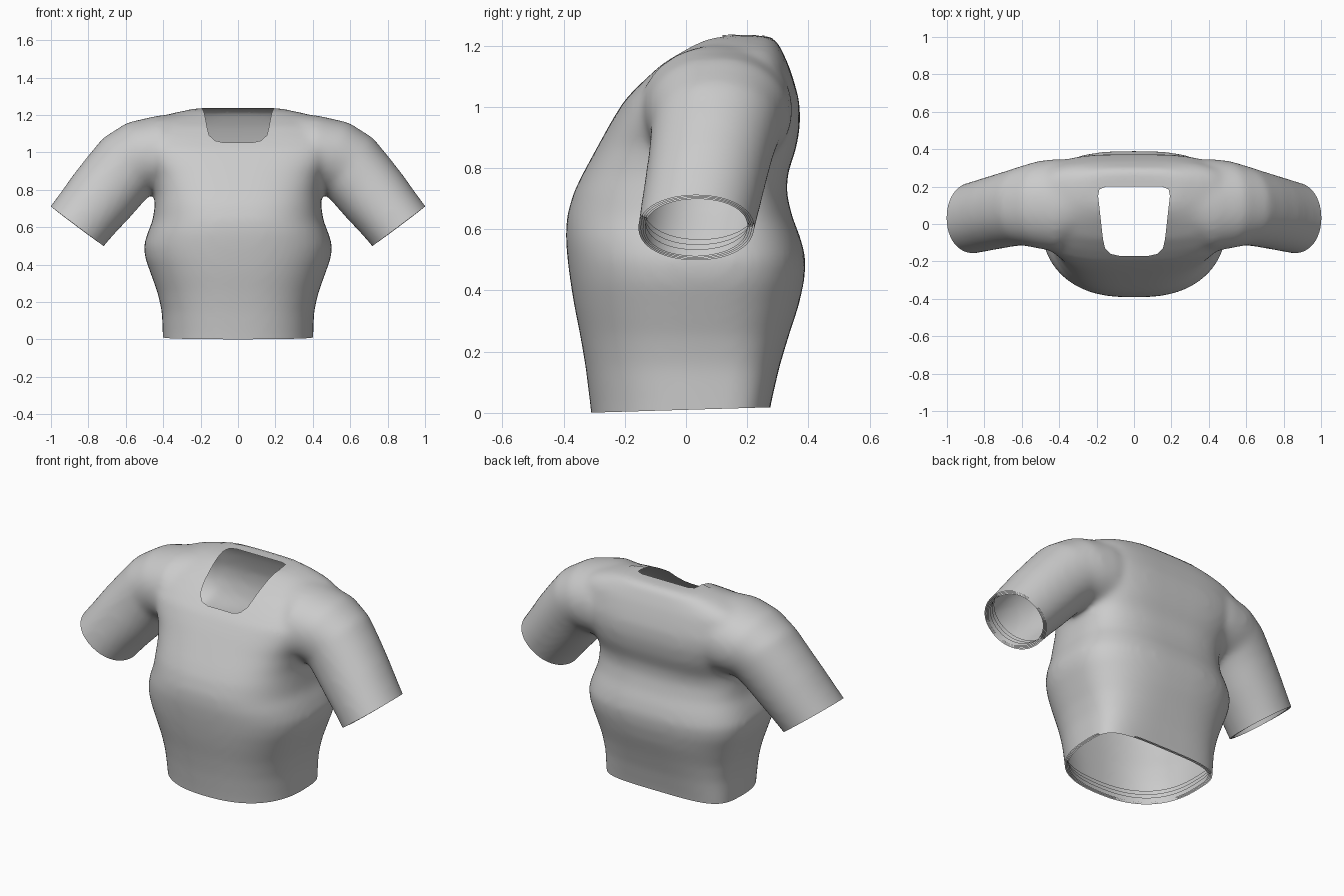
import bpy, bmesh, math
from mathutils import Vector

if "Cube" in bpy.data.objects:
    bpy.data.objects.remove(bpy.data.objects["Cube"])

SIDES = 64


def ring(c, u, v, ru, rv0, rv1, p0, p1):
    """Superellipse around c: half-width ru along u, rv0/rv1 along -v/+v."""
    pts = []
    for i in range(SIDES):
        a = 2 * math.pi * i / SIDES
        ca, sa = math.cos(a), math.sin(a)
        p, rv = (p1, rv1) if sa > 0 else (p0, rv0)
        x = math.copysign(abs(ca) ** (2 / p), ca) * ru
        y = math.copysign(abs(sa) ** (2 / p), sa) * rv
        pts.append(Vector(c) + Vector(u) * x + Vector(v) * y)
    return pts


def loft(bm, rings):
    rows = [[bm.verts.new(p) for p in r] for r in rings]
    for a, b in zip(rows, rows[1:]):
        for i in range(SIDES):
            j = (i + 1) % SIDES
            bm.faces.new((a[i], a[j], b[j], b[i]))
    bm.faces.new(rows[0][::-1])
    bm.faces.new(rows[-1])


def inside(f, planes):
    c = f.calc_center_median()
    return all((c - p).dot(n) > 0 for p, n in planes)


def slice_region(bm, region, planes):
    """Cut edges along the planes within a region; return faces inside them all."""
    for p, n in planes:
        faces = [f for f in bm.faces if region(f.calc_center_median())]
        geom = list({e for f in faces for e in f.edges}) + faces
        geom += list({v for f in faces for v in f.verts})
        bmesh.ops.bisect_plane(bm, geom=geom, dist=1e-5, plane_co=p, plane_no=n)
    return [f for f in bm.faces if region(f.calc_center_median()) and inside(f, planes)]


def make_object(name, bm):
    me = bpy.data.meshes.new(name)
    bm.to_mesh(me)
    bm.free()
    me.shade_smooth()
    ob = bpy.data.objects.new(name, me)
    bpy.context.collection.objects.link(ob)
    return ob


# Torso sections: z, half width, front y, back y, front and back squareness
torso = [
    (-.06, .40, -.305, .265, 2.4, 4.0), (.02, .402, -.312, .275, 2.4, 4.0),
    (.15, .407, -.328, .305, 2.5, 3.4), (.25, .43, -.345, .335, 2.5, 3.0),
    (.35, .466, -.365, .368, 2.5, 2.8), (.43, .495, -.378, .386, 2.5, 2.8),
    (.50, .505, -.387, .392, 2.5, 2.8), (.57, .483, -.393, .375, 2.6, 2.8),
    (.64, .455, -.390, .347, 2.6, 2.9), (.72, .445, -.367, .328, 2.7, 3.0),
    (.78, .44, -.338, .332, 2.8, 3.2), (.87, .455, -.289, .362, 2.9, 3.6),
    (.95, .50, -.245, .374, 3.0, 3.6), (1.02, .53, -.202, .370, 3.2, 3.6),
    (1.08, .53, -.145, .354, 3.2, 3.6), (1.14, .51, -.080, .334, 3.2, 3.6),
    (1.18, .45, -.015, .315, 3.0, 3.4), (1.21, .35, .035, .300, 2.6, 3.2),
    (1.23, .25, .080, .287, 2.4, 3.2),
]
# Sleeve sections: x, y, z, outward tilt in degrees, half height, half depth
sleeve = [
    (.22, .13, 1.02, 0, .195, .18), (.40, .10, .99, 8, .209, .25),
    (.51, .103, .972, 24, .205, .234), (.59, .098, .93, 42, .198, .212),
    (.66, .082, .85, 52, .193, .203), (.73, .065, .765, 54, .19, .198),
    (.80, .048, .68, 53, .182, .194), (.86, .033, .605, 53, .178, .19),
    (.92, .02, .525, 53, .178, .19),
]

bm = bmesh.new()
rows = []
for z, w, f, b, p0, p1 in torso:
    cy = min(.06, (f + b) / 2 + .08) if z < 1.1 else (f + b) / 2
    rows.append(ring((0, cy, z), (1, 0, 0), (0, 1, 0), w, cy - f, b - cy, p0, p1))
loft(bm, rows)
for s in (-1, 1):
    rows = []
    for x, y, z, t, h, d in sleeve:
        t = math.radians(t)
        rows.append(ring((s * x, y, z), (s * math.sin(t), 0, math.cos(t)),
                         (0, 1, 0), h, d, d, 2.1, 2.1))
    loft(bm, rows)
bmesh.ops.recalc_face_normals(bm, faces=bm.faces)

# Fuse torso and sleeves into one soft skin
body = make_object("shirt", bm)
m = body.modifiers.new("fuse", 'REMESH')
m.mode = 'VOXEL'
m.voxel_size = .016
m = body.modifiers.new("soften", 'SMOOTH')
m.factor = .5
m.iterations = 20
dg = bpy.context.evaluated_depsgraph_get()
skin = bpy.data.meshes.new_from_object(body.evaluated_get(dg))
bpy.data.objects.remove(body)
bm = bmesh.new()
bm.from_mesh(skin)

# Openings: each is a region test and a function giving planes grown by a margin
half = [(.08, -.17), (.125, -.16), (.155, -.13), (.166, -.08), (.192, .15), (.185, .185), (.15, .2)]
neck = half + [(-x, y) for x, y in half[::-1]]


def neck_planes(g):
    out = []
    for (ax, ay), (bx, by) in zip(neck, neck[1:] + neck[:1]):
        n = Vector((ay - by, bx - ax, 0)).normalized()
        out.append((Vector((ax, ay, 0)) - n * g, n))
    return out


def hem_planes(g):
    n = Vector((0, .03, -1)).normalized()
    return [(Vector((0, 0, .01)) - n * g, n)]


def cuff_planes(s):
    n = Vector((s * .6, 0, -.8))
    return lambda g: [(Vector((s * .86, .03, .605)) - n * g, n)]


openings = {
    "neck": (lambda c: c.z > .95 and abs(c.x) < .4, neck_planes),
    "hem": (lambda c: c.z < .2, hem_planes),
    "cuff_left": (lambda c: c.x > .56 and c.z < .95, cuff_planes(1)),
    "cuff_right": (lambda c: c.x < -.56 and c.z < .95, cuff_planes(-1)),
}
for region, planes in openings.values():
    bmesh.ops.delete(bm, geom=slice_region(bm, region, planes(0)), context='FACES')

# Turned-in bands along hem and cuffs, raised collar steps behind the neck
for name, (region, planes) in openings.items():
    for k in (1, 2, 3):
        band = bm.copy()
        keep = set(slice_region(band, region, planes(.028 * k)))
        if name == "neck":
            keep = {f for f in keep if f.calc_center_median().y > .12}
        bmesh.ops.delete(band, geom=[f for f in band.faces if f not in keep], context='FACES')
        band.normal_update()
        step = .002 * (4 - k) if name == "neck" else -.007 * (4 - k)
        shifts = [(v, v.normal * step) for v in band.verts]
        for v, d in shifts:
            v.co += d
        make_object(f"{name}_band_{k}", band)

make_object("shirt", bm)
bpy.data.meshes.remove(skin)
